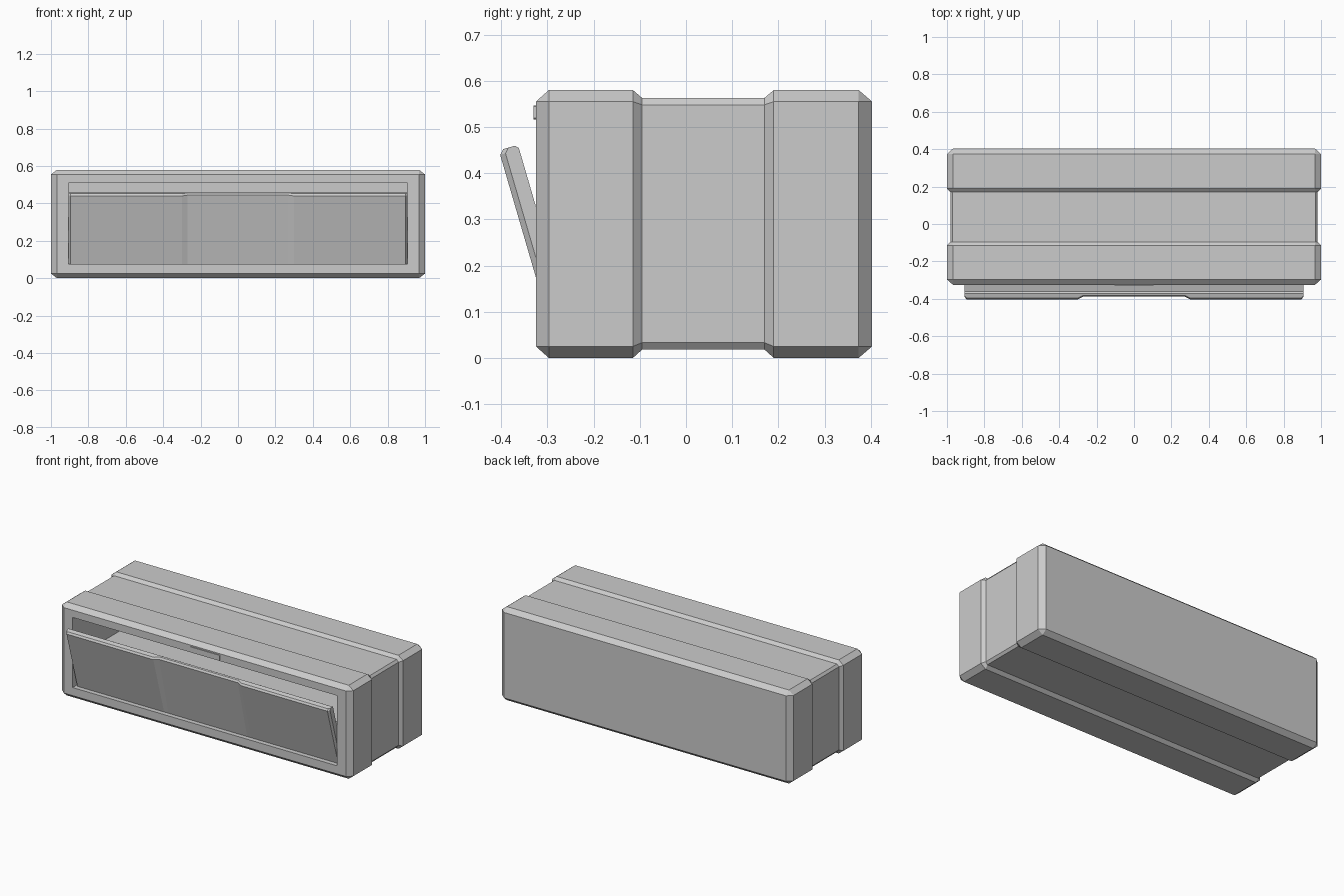
import bpy, bmesh
from mathutils import Vector

if "Cube" in bpy.data.objects:
    bpy.data.objects.remove(bpy.data.objects["Cube"])


def loft(name, rings):
    """Skin a closed solid through rings with equal point counts."""
    bm = bmesh.new()
    vs = [[bm.verts.new(p) for p in r] for r in rings]
    n = len(vs[0])
    for a, b in zip(vs, vs[1:]):
        for i in range(n):
            bm.faces.new((a[i], a[(i + 1) % n], b[(i + 1) % n], b[i]))
    bm.faces.new(vs[0])
    bm.faces.new(vs[-1])
    bmesh.ops.remove_doubles(bm, verts=bm.verts, dist=1e-5)
    bmesh.ops.recalc_face_normals(bm, faces=bm.faces)
    me = bpy.data.meshes.new(name)
    bm.to_mesh(me)
    bm.free()
    ob = bpy.data.objects.new(name, me)
    bpy.context.collection.objects.link(ob)
    return ob


def section(y, hx, z0, z1, cx, cz):
    """Chamfered rectangle in the xz plane."""
    q = [(hx - cx, z1), (hx, z1 - cz), (hx, z0 + cz), (hx - cx, z0)]
    pts = q + [(-x, z) for x, z in reversed(q)]
    return [(x, y, z) for x, z in pts]


# Body: chamfered case with a shallow waist band
END = (0.968, 0.025, 0.555, 0, 0)
FULL = (1.0, 0.0, 0.58, 0.032, 0.025)
WAIST = (0.982, 0.018, 0.563, 0.012, 0.015)
body = loft("case", [section(y, *s) for y, s in (
    (-0.325, END), (-0.297, FULL), (-0.115, FULL), (-0.095, WAIST),
    (0.17, WAIST), (0.19, FULL), (0.374, FULL), (0.403, END))])

# Interior: stepped cavity with a raised shelf behind the flap
cavity = [(-0.4, 0.075), (-0.15, 0.075), (-0.15, 0.25),
          (0.33, 0.25), (0.33, 0.51), (-0.4, 0.51)]
cutter = loft("cavity_cutter", [[(x, y, z) for y, z in cavity] for x in (-0.907, 0.907)])
cutter.hide_render = True
mod = body.modifiers.new("opening", 'BOOLEAN')
mod.operation = 'DIFFERENCE'
mod.solver = 'EXACT'
mod.object = cutter
bpy.context.view_layer.objects.active = body
body.select_set(True)
bpy.ops.object.modifier_apply(modifier=mod.name)
bpy.data.objects.remove(cutter)

# Flap: tilted door, chamfered rim and a finger recess at the top centre
up, inward = Vector((0, -0.28, 0.96)), Vector((0, 0.96, 0.28))
hinge = Vector((0, -0.296, 0.075))


def flap_ring(x, bottom, top):
    prof = [(bottom, 0), (top, 0.38), (top + 0.01, 0.39),
            (0.036, 0.39), (0.043, 0.383), (0.043, 0)]
    return [hinge + Vector((x, 0, 0)) + inward * d + up * h for d, h in prof]


half = [(0.905, 0.012, 0.012), (0.895, 0, 0), (0.3, 0, 0), (0.27, 0, 0.015)]
cols = [(-x, b, t) for x, b, t in half] + half[::-1]
loft("flap_door", [flap_ring(*c) for c in cols])

# Small blank plate above the opening
loft("front_plate", [section(y, 0.105, 0.516, 0.547, 0.003, 0.003)
                     for y in (-0.33, -0.32)])
